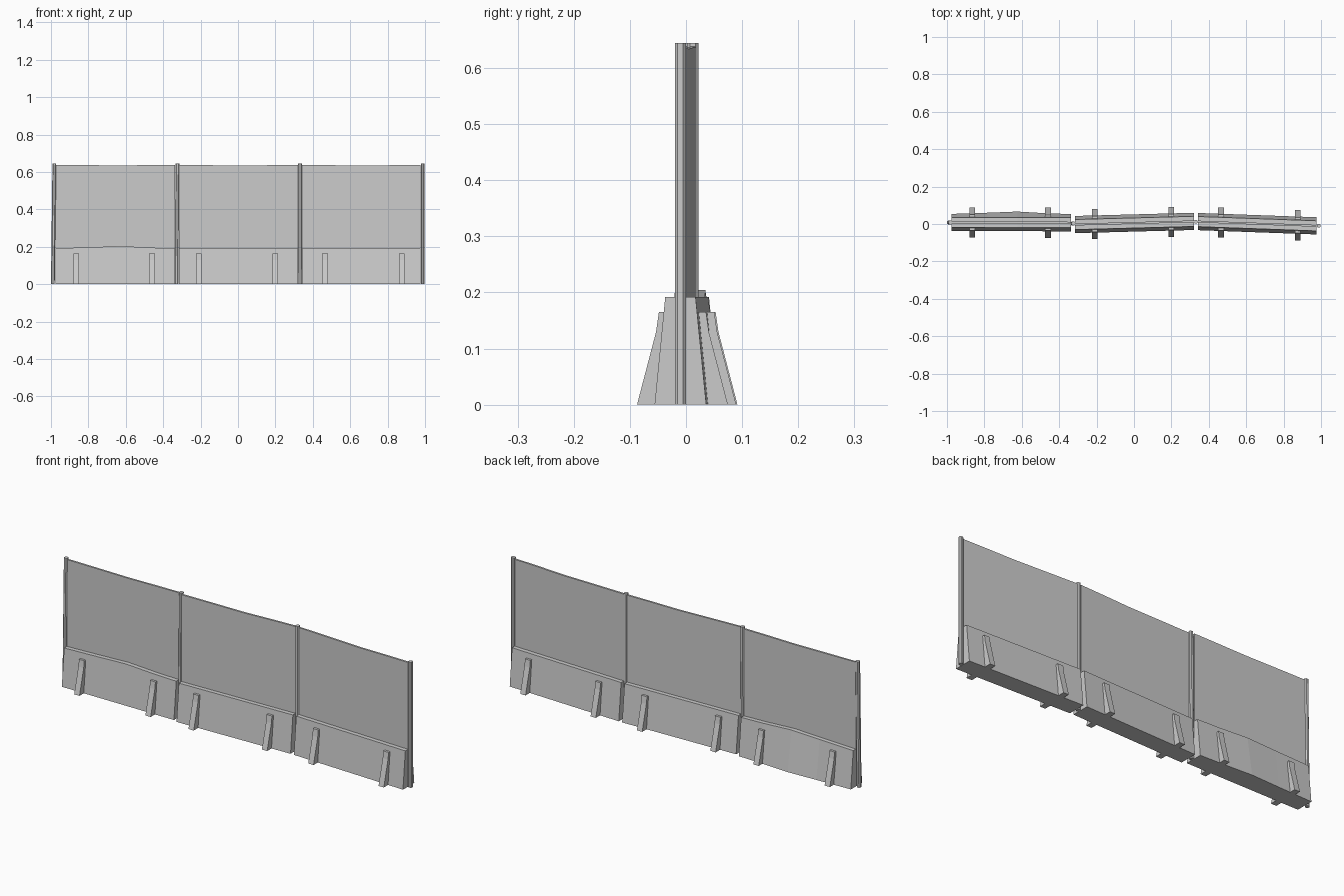
import bpy, bmesh

cube = bpy.data.objects.get("Cube")
if cube:
    bpy.data.objects.remove(cube, do_unlink=True)

grey = bpy.data.materials.new("concrete_grey")
grey.use_nodes = True
grey.diffuse_color = (0.6, 0.6, 0.6, 1)
grey.node_tree.nodes["Principled BSDF"].inputs["Base Color"].default_value = (0.6, 0.6, 0.6, 1)


def loft(name, rings):
    """Join matching rings of points into a closed solid."""
    bm = bmesh.new()
    loops = [[bm.verts.new(p) for p in ring] for ring in rings]
    n = len(loops[0])
    for a, b in zip(loops, loops[1:]):
        for i in range(n):
            j = (i + 1) % n
            bm.faces.new((a[i], a[j], b[j], b[i]))
    bm.faces.new(loops[0])
    bm.faces.new(loops[-1])
    bmesh.ops.recalc_face_normals(bm, faces=bm.faces)
    mesh = bpy.data.meshes.new(name)
    bm.to_mesh(mesh)
    bm.free()
    mesh.materials.append(grey)
    obj = bpy.data.objects.new(name, mesh)
    bpy.context.collection.objects.link(obj)
    return obj


def section(name, x0, x1, y0, y1, feet, bulge, rise, dip):
    def mid(x):
        return y0 + (y1 - y0) * (x - x0) / (x1 - x0)

    # tapered base and thin screen, slightly uneven along their length
    base, screen = [], []
    for t, w in ((0, 0), (0.3, 0.5), (0.55, 1), (0.8, 0.3), (1, 0)):
        x = x0 + (x1 - x0) * t
        y, top = mid(x), 0.192 + rise * w
        base.append([(x, y - 0.046, 0), (x, y + 0.046 + bulge * w, 0),
                     (x, y + 0.027, top), (x, y - 0.027, top)])
        h = 0.638 - dip * w
        screen.append([(x, y - 0.005, 0.18), (x, y + 0.005, 0.18),
                       (x, y + 0.005, h), (x, y - 0.005, h)])
    loft(name + "_base", base)
    loft(name + "_screen", screen)

    # sloped buttresses on both sides
    for i, x in enumerate(feet):
        for side, s in (("front", -1), ("back", 1)):
            profile = [(0.03, 0), (0.081, 0), (0.047, 0.13), (0.042, 0.165), (0.02, 0.165)]
            rings = [[(px, mid(x) + s * y, z) for y, z in profile]
                     for px in (x - 0.015, x + 0.015)]
            loft(f"{name}_{side}_buttress_{i + 1}", rings)


section("right", -0.975, -0.337, 0.008, 0.007, (-0.865, -0.46), 0.013, 0.012, 0.003)
section("middle", -0.315, 0.321, -0.003, 0.014, (-0.21, 0.2), 0, 0, 0.004)
section("left", 0.341, 0.977, 0.013, -0.01, (0.465, 0.875), 0, 0, 0.004)

# upright posts, some leaning a little
for i, (xb, xt, y) in enumerate(((-0.99, -0.982, 0.008), (-0.329, -0.324, 0.003),
                                 (0.331, 0.331, 0.012), (0.988, 0.988, -0.01))):
    outline = ((-1, -0.5), (-0.5, -1), (0.5, -1), (1, -0.5), (1, 0.5), (0.5, 1), (-0.5, 1), (-1, 0.5))
    loft(f"post_{i + 1}", [[(x + 0.01 * a, y + 0.01 * b, z) for a, b in outline]
                           for x, z in ((xb, 0), (xt, 0.645))])
